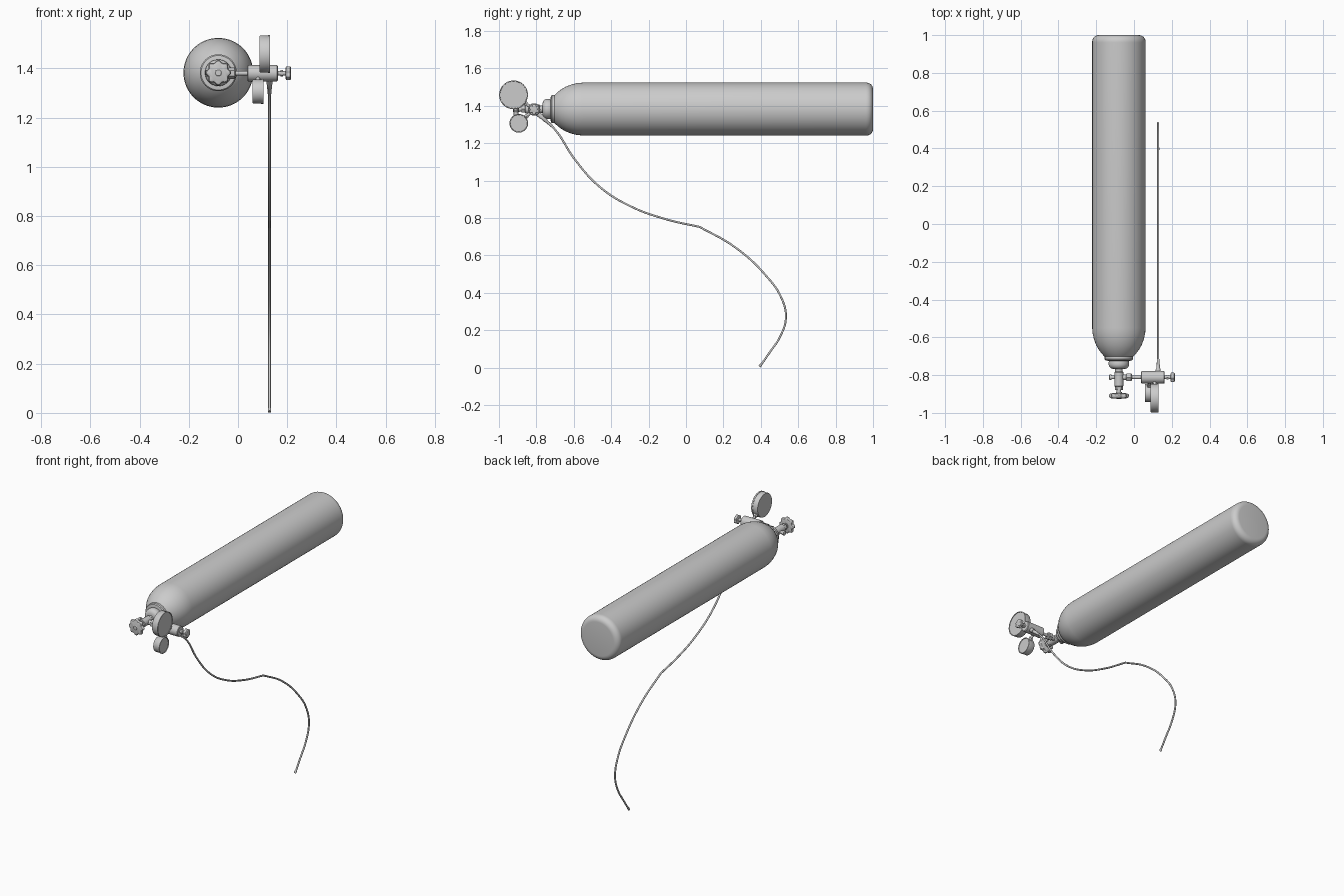
import bpy, bmesh, math
from mathutils import Vector

if "Cube" in bpy.data.objects:
    bpy.data.objects.remove(bpy.data.objects["Cube"])

TANK = Vector((-0.08, 0, 1.382))
REG = Vector((0, -0.812, 1.38))       # axis of the regulator, along x
HX = 0.128                            # hose plane


def finish(ob, angle=35):
    bpy.ops.object.select_all(action='DESELECT')
    ob.select_set(True)
    bpy.context.view_layer.objects.active = ob
    bpy.ops.object.shade_smooth_by_angle(angle=math.radians(angle))


def lathe(name, origin, axis, profile, segs=32, lobes=0, depth=0.0):
    """Revolve (distance, radius) pairs about an axis; lobes make a fluted wheel."""
    q = Vector((0, 0, 1)).rotation_difference(Vector(axis).normalized())
    bm = bmesh.new()
    rings = []
    for t, r in profile:
        ring = []
        for i in range(segs):
            a = 2 * math.pi * i / segs
            k = r * (1 + depth * math.cos(lobes * a))
            ring.append(bm.verts.new(Vector(origin) + q @ Vector((k * math.cos(a), k * math.sin(a), t))))
        rings.append(ring)
    for a, b in zip(rings, rings[1:]):
        for i in range(segs):
            j = (i + 1) % segs
            bm.faces.new((a[i], a[j], b[j], b[i]))
    bm.faces.new(rings[0])
    bm.faces.new(rings[-1])
    bmesh.ops.recalc_face_normals(bm, faces=bm.faces)
    me = bpy.data.meshes.new(name)
    bm.to_mesh(me)
    bm.free()
    ob = bpy.data.objects.new(name, me)
    bpy.context.collection.objects.link(ob)
    finish(ob)
    return ob


def rod(name, a, b, r, segs=20):
    a, b = Vector(a), Vector(b)
    return lathe(name, a, b - a, [(0, r), ((b - a).length, r)], segs)


# Tank with domed shoulder and rounded base
prof = [(-0.705, 0.072), (-0.70, 0.078), (-0.685, 0.092), (-0.665, 0.107), (-0.64, 0.121),
        (-0.61, 0.132), (-0.58, 0.139), (-0.55, 0.1415), (0.96, 0.1415)]
prof += [(0.965 + 0.035 * math.sin(a), 0.1065 + 0.035 * math.cos(a))
         for a in [math.radians(d) for d in range(0, 91, 15)]]
lathe("tank", TANK, (0, 1, 0), prof, 64)

# Neck ring and cap
lathe("neck_ring", TANK, (0, 1, 0),
      [(-0.724, 0.06), (-0.722, 0.070), (-0.716, 0.075), (-0.70, 0.075)], 48)
lathe("neck_cap", TANK, (0, 1, 0),
      [(-0.768, 0.030), (-0.764, 0.042), (-0.755, 0.051), (-0.745, 0.054), (-0.732, 0.054), (-0.72, 0.05)], 48)

# Tank valve along the tank axis
lathe("valve_body", TANK, (0, 1, 0),
      [(-0.862, 0.018), (-0.858, 0.024), (-0.785, 0.024), (-0.78, 0.02), (-0.76, 0.02)], 24)
lathe("valve_nut", TANK, (0, 1, 0), [(-0.88, 0.021), (-0.86, 0.021)], 6)
rod("valve_stem", TANK + Vector((0, -0.90, 0)), TANK + Vector((0, -0.87, 0)), 0.012)
lathe("valve_handwheel", TANK, (0, 1, 0),
      [(-0.923, 0.036), (-0.920, 0.044), (-0.914, 0.048), (-0.904, 0.048), (-0.899, 0.044), (-0.896, 0.034)],
      96, 8, 0.09)
lathe("handwheel_hub", TANK, (0, 1, 0), [(-0.926, 0.012), (-0.923, 0.016), (-0.89, 0.016)], 24)

# Side port and relief plug
ax = (1, 0, 0)
lathe("relief_plug", REG, ax, [(-0.132, 0.010), (-0.13, 0.014), (-0.118, 0.014),
                               (-0.118, 0.009), (-0.09, 0.009)], 20)
rod("outlet_port", REG + Vector((-0.08, 0, 0)), REG + Vector((-0.035, 0, 0)), 0.015)
lathe("inlet_nut", REG, ax, [(-0.042, 0.019), (-0.039, 0.023), (-0.015, 0.023), (-0.010, 0.018)], 6)
rod("inlet_pipe", REG + Vector((-0.012, 0, 0)), REG + Vector((0.045, 0, 0)), 0.009)

# Regulator body and adjusting knob
lathe("regulator_body", REG, ax, [(0.038, 0.029), (0.041, 0.033), (0.159, 0.033), (0.162, 0.029)], 32)
rod("knob_stem", REG + Vector((0.16, 0, 0)), REG + Vector((0.2, 0, 0)), 0.009)
lathe("knob_collar", REG, ax, [(0.172, 0.014), (0.182, 0.014)], 6)
lathe("adjusting_knob", REG, ax, [(0.193, 0.018), (0.196, 0.026), (0.212, 0.026), (0.216, 0.020)], 72, 6, 0.09)

# Pressure gauges facing sideways, each on its own stem
for label, y, z, r, x0, x1 in (("large", -0.922, 1.458, 0.077, 0.088, 0.131),
                               ("small", -0.894, 1.306, 0.050, 0.058, 0.104)):
    c = Vector((0, y, z))
    lathe(label + "_gauge", c, ax,
          [(x0, r - 0.004), (x0 + 0.003, r - 0.002), (x1 - 0.010, r - 0.002), (x1 - 0.010, r),
           (x1 - 0.001, r), (x1, r - 0.001), (x1, r - 0.004), (x1 - 0.003, r - 0.005)], 48)
    mid = Vector(((x0 + x1) / 2, 0, 0))
    d = (REG - c).normalized()
    rod(label + "_gauge_stem", mid + c + d * (r - 0.01), mid + REG, 0.008)
    lathe(label + "_gauge_nut", mid + c + d * (r - 0.003), d, [(0, 0.013), (0.014, 0.013)], 6)

# Hose outlet
out = Vector((0, 0.75, -0.66)).normalized()
base = Vector((HX, REG.y, REG.z - 0.005))
lathe("hose_fitting", base, out, [(0, 0.013), (0.055, 0.013), (0.055, 0.010), (0.085, 0.010),
                                  (0.088, 0.008), (0.125, 0.007)], 20)

# Hose: one curve with a kink in the middle
pts = [(-0.80, 1.364), (-0.70, 1.272), (-0.596, 1.115), (-0.46, 0.965), (-0.30, 0.864), (-0.114, 0.795),
       (0.073, 0.752), (0.26, 0.645), (0.42, 0.50), (0.512, 0.368), (0.534, 0.265), (0.503, 0.165),
       (0.448, 0.082), (0.394, 0.004)]
cu = bpy.data.curves.new("hose", 'CURVE')
cu.dimensions = '3D'
cu.bevel_depth = 0.0055
cu.bevel_resolution = 3
cu.resolution_u = 10
cu.use_fill_caps = True
sp = cu.splines.new('BEZIER')
sp.bezier_points.add(len(pts) - 1)
for i, (bp, (y, z)) in enumerate(zip(sp.bezier_points, pts)):
    bp.co = (HX, y, z)
    bp.handle_left_type = bp.handle_right_type = 'VECTOR' if i == 6 else 'AUTO'
hose = bpy.data.objects.new("hose", cu)
bpy.context.collection.objects.link(hose)
bpy.ops.object.select_all(action='DESELECT')
hose.select_set(True)
bpy.context.view_layer.objects.active = hose
bpy.ops.object.convert(target='MESH')
finish(bpy.context.view_layer.objects.active, 50)

# Ferrule at the free end of the hose
rod("hose_tip", (HX, 0.403, 0.018), (HX, 0.394, 0.005), 0.007, 16)
